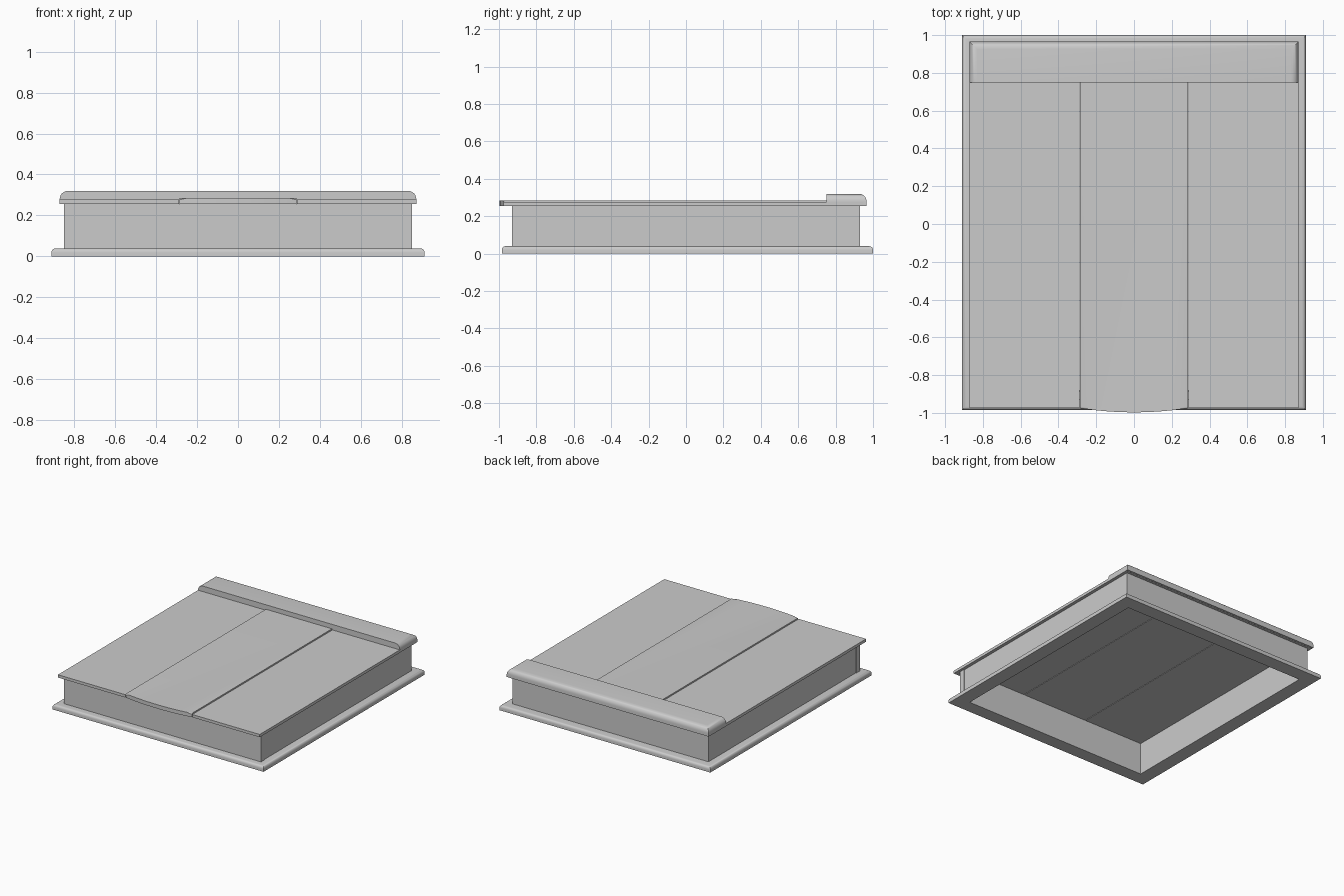
import bpy, bmesh

if "Cube" in bpy.data.objects:
    bpy.data.objects.remove(bpy.data.objects["Cube"])

def finish(name, bm, smooth=True):
    bmesh.ops.recalc_face_normals(bm, faces=bm.faces)
    mesh = bpy.data.meshes.new(name)
    bm.to_mesh(mesh)
    bm.free()
    ob = bpy.data.objects.new(name, mesh)
    bpy.context.collection.objects.link(ob)
    if smooth:
        bpy.ops.object.select_all(action='DESELECT')
        ob.select_set(True)
        bpy.context.view_layer.objects.active = ob
        bpy.ops.object.shade_smooth_by_angle(angle=0.6)
    return ob

def prism(name, outline, z0, z1, radius=0, pick=None, segs=4):
    """Extrude an outline; round the edges whose two ends satisfy pick."""
    bm = bmesh.new()
    face = bm.faces.new([bm.verts.new((x, y, z0)) for x, y in outline])
    ext = bmesh.ops.extrude_face_region(bm, geom=[face])
    for v in ext['geom']:
        if isinstance(v, bmesh.types.BMVert):
            v.co.z = z1
    if radius:
        edges = [e for e in bm.edges if pick(e.verts[0].co, e.verts[1].co)]
        bmesh.ops.bevel(bm, geom=edges, offset=radius, segments=segs,
                        profile=0.5, affect='EDGES')
    return finish(name, bm)

def rect(x0, x1, y0, y1):
    return [(x0, y0), (x1, y0), (x1, y1), (x0, y1)]

def frame(name, outer, inner, z0, z1, radius=0):
    """Rectangular ring, with rounded outer top edges."""
    bm = bmesh.new()
    rings = [[bm.verts.new((x, y, z)) for x, y in r]
             for r, z in ((outer, z0), (outer, z1), (inner, z1), (inner, z0))]
    for k in range(4):
        a, b = rings[k], rings[(k + 1) % 4]
        for i in range(4):
            j = (i + 1) % 4
            bm.faces.new((a[i], a[j], b[j], b[i]))
    if radius:
        top = set(rings[1])
        edges = [e for e in bm.edges if all(v in top for v in e.verts)]
        bmesh.ops.bevel(bm, geom=edges, offset=radius, segments=4,
                        profile=0.5, affect='EDGES')
    return finish(name, bm)

# Base flange and the hollow curb standing on it
frame("base_flange", rect(-.91, .91, -.985, 1), rect(-.80, .80, -.88, .89), 0, .04, .02)
frame("curb_walls", rect(-.845, .845, -.90, .93), rect(-.805, .805, -.885, .89), .04, .256)
prism("front_wall", rect(-.85, .85, -.93, -.885), .04, .256)

# Side panels of the lid
for side, label in ((-1, "left"), (1, "right")):
    x0, x1 = sorted((side * .289, side * .87))
    prism(label + "_lid_panel", rect(x0, x1, -.975, .95), .255, .277)

# Middle panel with a bowed, rounded front lip
n = 16
bow = [(-.285 + .57 * i / n, -.975 - .022 * (1 - (2 * i / n - 1) ** 2)) for i in range(n + 1)]
prism("middle_lid_panel", bow + [(.285, .95), (-.285, .95)], .255, .285, .009,
      lambda a, b: a.z > .28 and b.z > .28 and a.y < -.9 and b.y < -.9)

# Raised rear housing, rounded at the back and the ends
prism("rear_housing", rect(-.87, .87, .75, .965), .256, .32, .04,
      lambda a, b: a.z > .3 and b.z > .3 and not (a.y < .8 and b.y < .8), 6)
